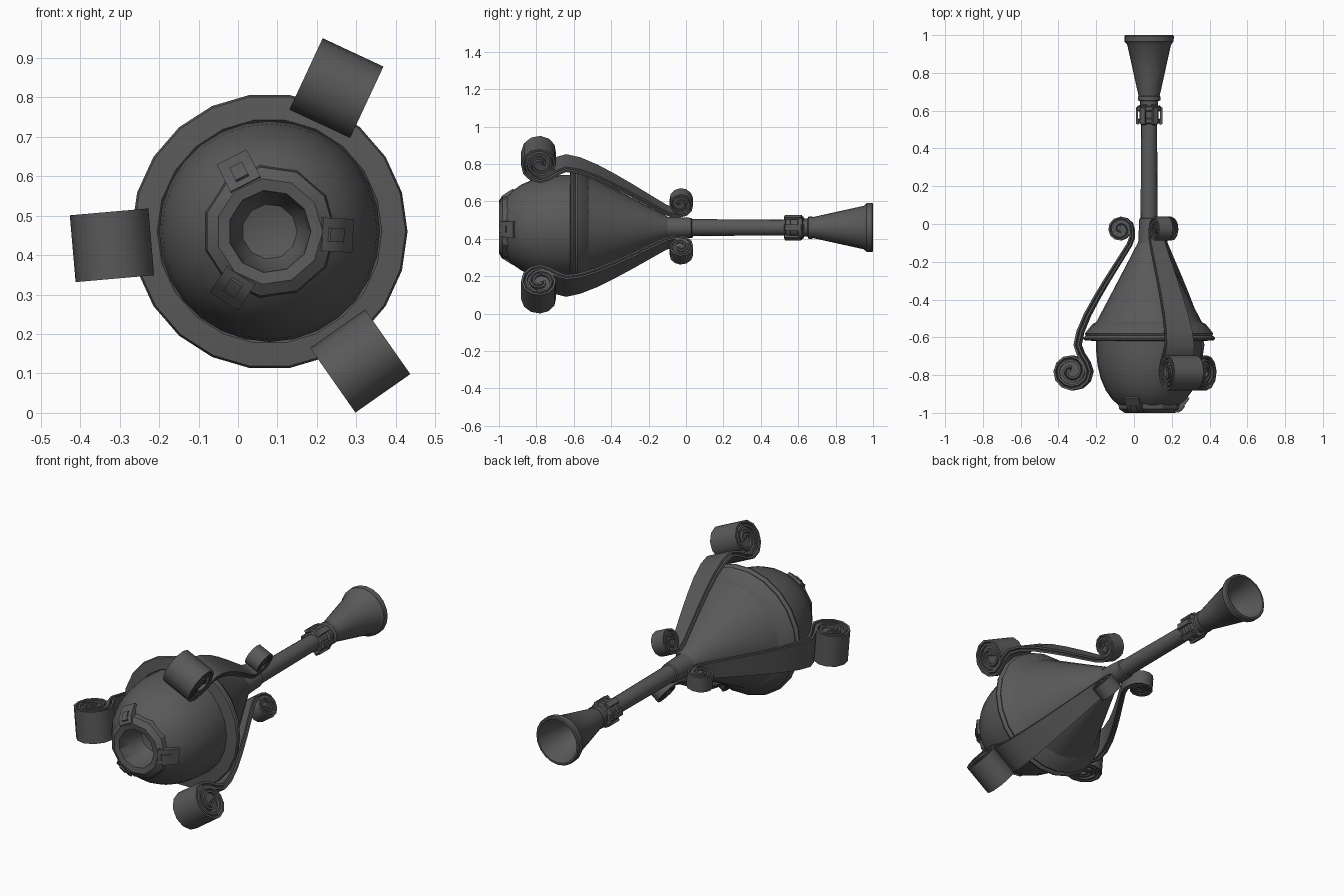
import bpy, bmesh, math

if "Cube" in bpy.data.objects:
    bpy.data.objects.remove(bpy.data.objects["Cube"])

CX, CZ = 0.08, 0.46          # long axis of the instrument, parallel to y

metal = bpy.data.materials.new("dark_grey_metal")
metal.diffuse_color = (0.1, 0.1, 0.1, 1)
metal.use_nodes = True
metal.node_tree.nodes["Principled BSDF"].inputs["Base Color"].default_value = metal.diffuse_color


def place(r, t, y, a):
    """Radial distance, sideways offset and y, turned by angle a about the axis."""
    return (CX + r * math.cos(a) - t * math.sin(a), y,
            CZ + r * math.sin(a) + t * math.cos(a))


def finish(name, bm, angle=32):
    bmesh.ops.remove_doubles(bm, verts=bm.verts, dist=1e-5)
    bmesh.ops.recalc_face_normals(bm, faces=bm.faces)
    mesh = bpy.data.meshes.new(name)
    bm.to_mesh(mesh)
    bm.free()
    mesh.materials.append(metal)
    ob = bpy.data.objects.new(name, mesh)
    bpy.context.collection.objects.link(ob)
    bpy.ops.object.select_all(action='DESELECT')
    ob.select_set(True)
    bpy.context.view_layer.objects.active = ob
    bpy.ops.object.shade_smooth_by_angle(angle=math.radians(angle))
    return ob


def skin(bm, rings, caps=False):
    for r0, r1 in zip(rings, rings[1:]):
        n = len(r0)
        for i in range(n):
            bm.faces.new((r0[i], r0[(i + 1) % n], r1[(i + 1) % n], r1[i]))
    if caps:
        bm.faces.new(rings[0])
        bm.faces.new(rings[-1])


def lathe(name, profile, sides):
    """Spin (y, radius) points about the long axis."""
    bm = bmesh.new()
    rings = [[bm.verts.new(place(r, 0, y, math.tau * i / sides)) for i in range(sides)]
             for y, r in profile]
    skin(bm, rings)
    finish(name, bm)


def add_block(bm, path, width, depth, a):
    """Plate following (radius, y) points, sunk inward by depth."""
    rings = [[bm.verts.new(place(r - dr, t, y + dy, a))
              for t, dr, dy in ((-width / 2, 0, 0), (width / 2, 0, 0),
                                (width / 2, depth, depth), (-width / 2, depth, depth))]
             for r, y in path]
    skin(bm, rings, True)


# Body: bulb, mouth, flange, cone
lathe("bulb", [(-.96, .16), (-.93, .195), (-.88, .23), (-.82, .256),
               (-.75, .273), (-.68, .28), (-.59, .28)], 28)
lathe("mouth", [(-.95, .17), (-.98, .165), (-1, .135), (-.995, .105),
                (-.9, .095), (-.85, .07), (-.83, 0)], 11)
lathe("flange", [(-.6, .27), (-.62, .285), (-.615, .345), (-.603, .35), (-.59, .335),
                 (-.58, .34), (-.53, .3), (-.515, .27)], 22)
lathe("cone", [(-.52, .28), (-.41, .222), (-.25, .138), (-.1, .06)], 24)

# Pipe: collar, shaft, banded joint, flared bell
lathe("collar", [(-.11, .04), (-.105, .058), (.028, .052), (.035, .04)], 16)
lathe("shaft", [(-.1, .046), (.56, .042)], 16)
lathe("joint", [(.53, .04), (.535, .058), (.555, .06), (.56, .05), (.595, .05),
                (.6, .066), (.62, .066), (.625, .048), (.65, .048),
                (.655, .06), (.675, .06), (.68, .05)], 16)
lathe("bell", [(.67, .054), (.8, .083), (.95, .116), (.965, .13), (.995, .131),
               (1, .126), (1, .117), (.95, .105), (.75, .05), (.7, 0)], 20)

# Lugs around the joint
bm = bmesh.new()
for k in range(6):
    add_block(bm, [(.058, .525), (.07, .53), (.07, .615), (.058, .62)],
              .03, .012, math.tau * k / 6)
finish("joint_lugs", bm)

# Raised tabs around the mouth
bm = bmesh.new()
for k in range(3):
    a = math.radians(-3 + 120 * k)
    add_block(bm, [(.135, -1.0), (.167, -.986), (.19, -.955), (.212, -.925)],
              .085, .03, a)
    add_block(bm, [(.155, -.999), (.175, -.985), (.19, -.965)], .035, .02, a)
finish("mouth_tabs", bm)


def scroll(c, r0, start, turns, step=30):
    """Spiral points (radius, y) winding inward around c."""
    n = int(abs(turns) * 360 / step)
    pts = []
    for i in range(n + 1):
        t = i / n
        a = math.radians(start) + math.tau * turns * t
        rad = r0 * (1 - .85 * t ** 1.5)
        pts.append((c[0] + rad * math.cos(a), c[1] + rad * math.sin(a)))
    return pts


FRONT, BACK = (.407, -.78), (.15, -.03)
front = scroll(FRONT, .09, 180, 1.75)
back = scroll(BACK, .059, 180, -1.75)
strap = [(.333, -.735), (.362, -.69), (.38, -.64), (.365, -.57), (.327, -.48),
         (.275, -.385), (.218, -.29), (.155, -.19), (.105, -.11), (.09, -.07)]
PATH = front[::-1] + strap + back

# Cross-section of the band, with a groove along both edges
SECTION = [(1, 1), (.3, 1), (0, .86), (-.3, 1), (-1, 1),
           (-1, -1), (-.3, -1), (0, -.86), (.3, -1), (1, -1)]


def half_width(y):
    return .085 - .045 * min(1, max(0, (y + .7) / .6))


def scroll_arm(name, a):
    bm = bmesh.new()
    rings = []
    for i, (r, y) in enumerate(PATH):
        p, q = PATH[max(i - 1, 0)], PATH[min(i + 1, len(PATH) - 1)]
        d = math.hypot(q[0] - p[0], q[1] - p[1])
        nr, ny = (q[1] - p[1]) / d, -(q[0] - p[0]) / d
        hw = half_width(y)
        h = .009 + .08 * hw
        rings.append([bm.verts.new(place(r + nr * h * u, v * hw, y + ny * h * u, a))
                      for u, v in SECTION])
    skin(bm, rings, True)
    # recessed cores closing the middle of each scroll
    for c, rad, hw in ((FRONT, .075, .07), (BACK, .047, .033)):
        ends = [[bm.verts.new(place(c[0] + rad * math.cos(math.tau * i / 10), t,
                                    c[1] + rad * math.sin(math.tau * i / 10), a))
                 for i in range(10)] for t in (-hw, hw)]
        skin(bm, ends, True)
    finish(name, bm, 35)


for k, label in enumerate(("upper", "left", "lower")):
    scroll_arm(label + "_scroll_arm", math.radians(65 + 120 * k))
